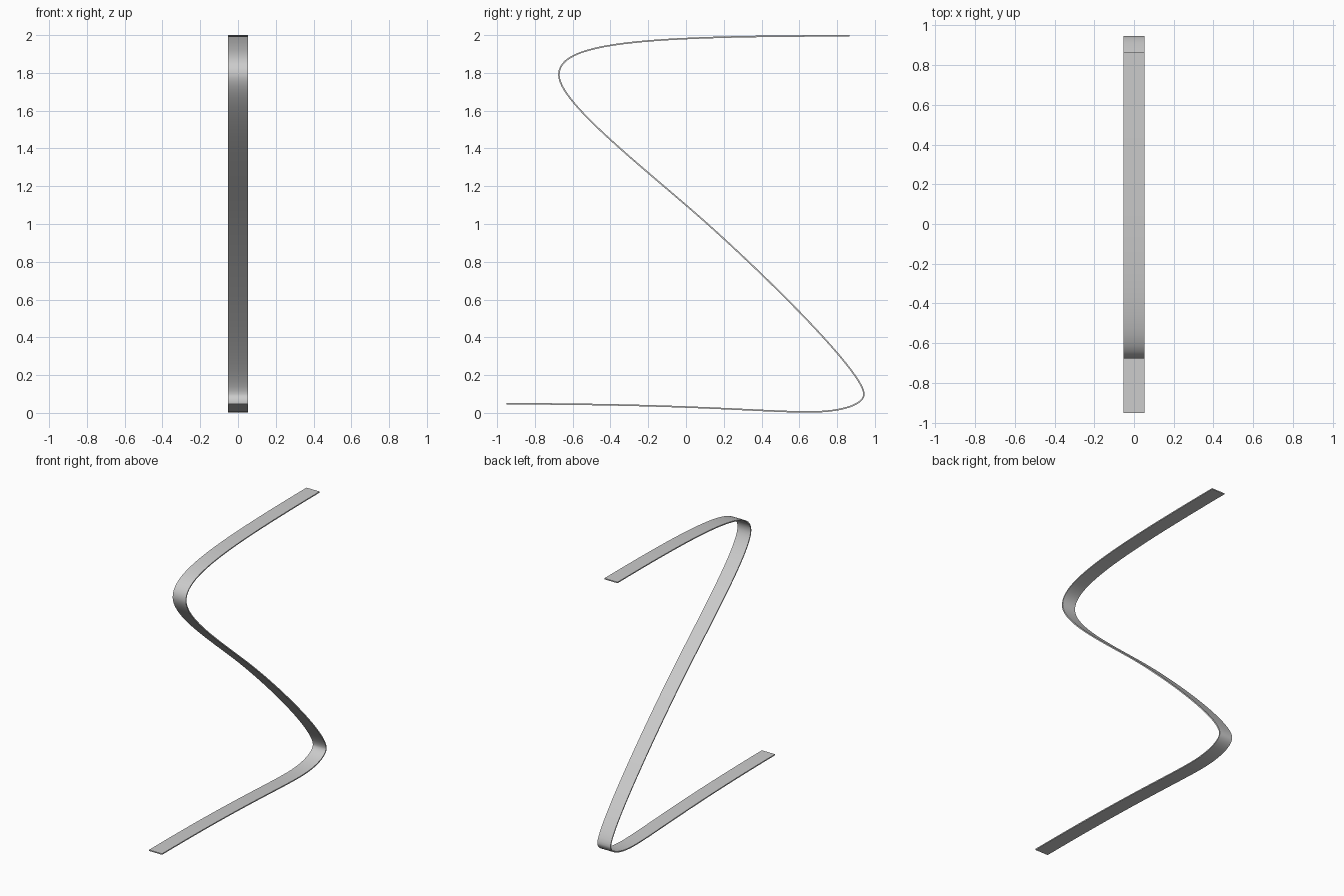
import bpy, bmesh, math
from mathutils import Vector
from mathutils.geometry import interpolate_bezier

cube = bpy.data.objects.get("Cube")
if cube:
    bpy.data.objects.remove(cube, do_unlink=True)

HALF_WIDTH = 0.053
THICKNESS = 0.008
STEPS = 24

# Side profile as joined Bezier pieces: anchor, handle, handle, anchor ... in (y, z)
path = [(-0.95, 0.048), (0.0, 0.048), (0.4, 0.005), (0.65, 0.005),
        (0.83, 0.005), (0.942, 0.045), (0.942, 0.10),
        (0.942, 0.22), (0.35, 0.80), (0.0, 1.10),
        (-0.33, 1.383), (-0.673, 1.66), (-0.673, 1.79),
        (-0.673, 1.96), (-0.25, 1.996), (0.865, 1.996)]
ctrl = [Vector((0, y, z)) for y, z in path]
points = [ctrl[0]]
for i in range(0, len(ctrl) - 1, 3):
    points += interpolate_bezier(*ctrl[i:i + 4], STEPS + 1)[1:]

# Sweep the profile across the width
bm = bmesh.new()
rows = [[bm.verts.new((s * HALF_WIDTH, p.y, p.z)) for s in (-1, 1)] for p in points]
for a, b in zip(rows, rows[1:]):
    bm.faces.new((a[0], a[1], b[1], b[0]))
mesh = bpy.data.meshes.new("ribbon_strip")
bm.to_mesh(mesh)
bm.free()
ribbon = bpy.data.objects.new("ribbon_strip", mesh)
bpy.context.collection.objects.link(ribbon)

# Grey finish
grey = bpy.data.materials.new("light_grey")
grey.use_nodes = True
colour = (0.6, 0.6, 0.6, 1)
grey.diffuse_color = colour
grey.node_tree.nodes["Principled BSDF"].inputs["Base Color"].default_value = colour
mesh.materials.append(grey)

# Give the strip its thickness, then smooth the bends but keep the edges crisp
solid = ribbon.modifiers.new("thickness", 'SOLIDIFY')
solid.thickness = THICKNESS
solid.offset = 0
bpy.context.view_layer.objects.active = ribbon
ribbon.select_set(True)
bpy.ops.object.modifier_apply(modifier=solid.name)
bpy.ops.object.shade_smooth_by_angle(angle=math.radians(35))
